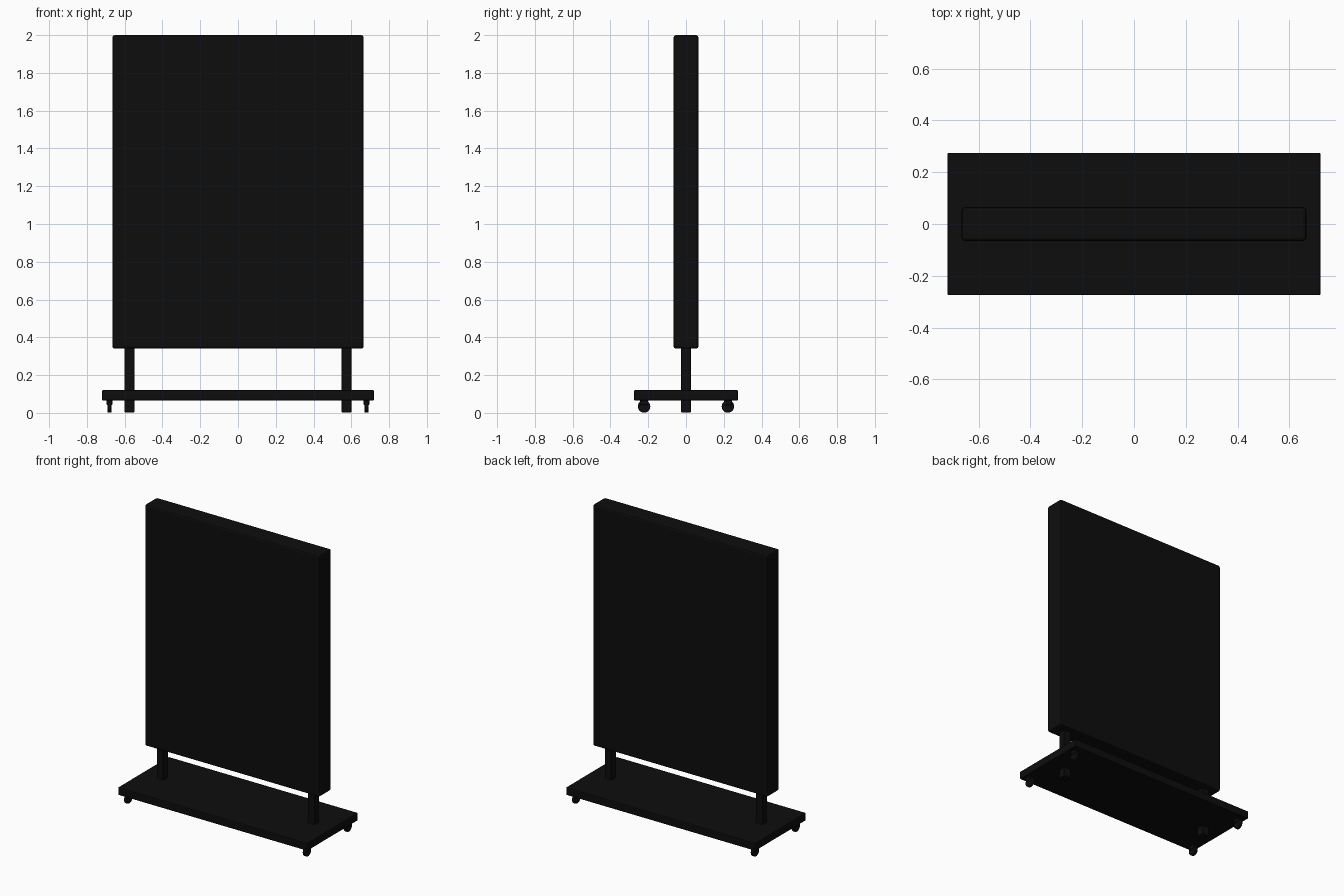
import bpy, math

if "Cube" in bpy.data.objects:
    bpy.data.objects.remove(bpy.data.objects["Cube"])

black = bpy.data.materials.new("matte black")
black.diffuse_color = (0.004, 0.004, 0.004, 1)
black.use_nodes = True
black.node_tree.nodes["Principled BSDF"].inputs["Base Color"].default_value = black.diffuse_color


def finish(ob, name, bevel=0, segments=1):
    ob.name = name
    ob.data.materials.append(black)
    if bevel:
        m = ob.modifiers.new("edge rounding", 'BEVEL')
        m.width, m.segments = bevel, segments
        m.limit_method = 'ANGLE'
    return ob


def box(name, x, y, z, bevel=0, segments=1):
    """Box from (min, max) pairs on each axis."""
    spans = (x, y, z)
    bpy.ops.mesh.primitive_cube_add(size=1, location=[(a + b) / 2 for a, b in spans])
    ob = bpy.context.object
    ob.scale = [b - a for a, b in spans]
    bpy.ops.object.transform_apply(location=False, rotation=False, scale=True)
    return finish(ob, name, bevel, segments)


def cylinder(name, loc, radius, depth, axis='Z', sides=24, bevel=0):
    rot = (0, math.pi / 2, 0) if axis == 'X' else (0, 0, 0)
    bpy.ops.mesh.primitive_cylinder_add(vertices=sides, radius=radius, depth=depth,
                                        location=loc, rotation=rot)
    ob = finish(bpy.context.object, name, bevel, 2)
    bpy.ops.object.shade_smooth_by_angle(angle=math.radians(35))
    return ob


# Display panel and base slab
box("display_panel", (-0.665, 0.665), (-0.066, 0.066), (0.34, 2.0), 0.012, 2)
box("base_slab", (-0.72, 0.72), (-0.275, 0.275), (0.066, 0.12), 0.005, 2)

for sx, side in ((-1, "left"), (1, "right")):
    # Upright posts pass through the base
    cx = 0.575 * sx
    box(f"{side}_post", (cx - 0.026, cx + 0.026), (-0.026, 0.026), (0.003, 0.36), 0.002)
    # Casters at the base corners
    for sy, end in ((-1, "front"), (1, "back")):
        x, y = 0.68 * sx, 0.222 * sy
        cylinder(f"{side}_{end}_caster_wheel", (x, y, 0.034), 0.033, 0.022, 'X', 24, 0.004)
        box(f"{side}_{end}_caster_fork", (x - 0.015, x + 0.015),
            (y - 0.022, y + 0.022), (0.042, 0.068), 0.002)
